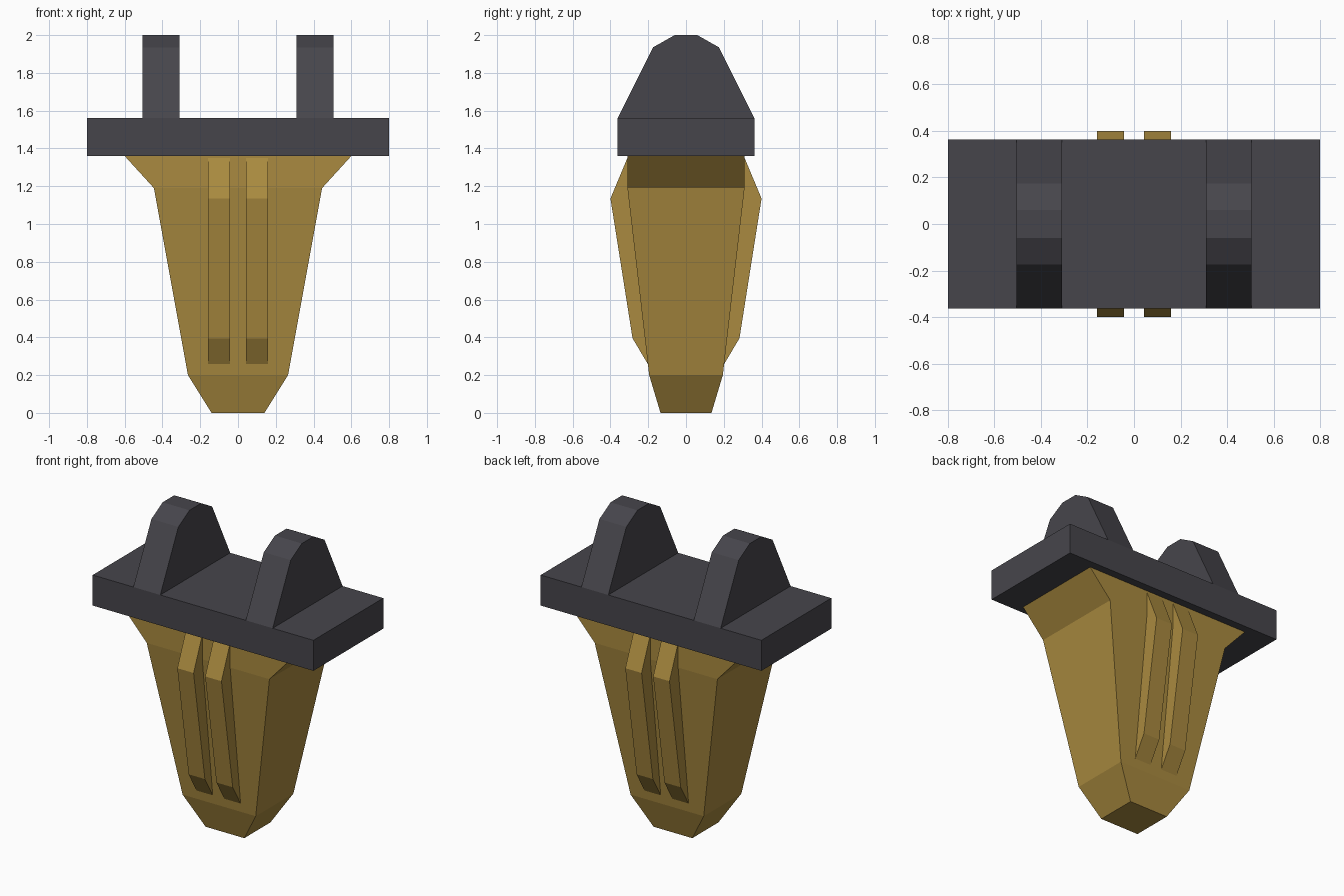
import bpy, bmesh

if "Cube" in bpy.data.objects:
    bpy.data.objects.remove(bpy.data.objects["Cube"])


def material(name, rgb):
    m = bpy.data.materials.new(name)
    m.diffuse_color = (*rgb, 1)
    m.use_nodes = True
    m.node_tree.nodes["Principled BSDF"].inputs["Base Color"].default_value = m.diffuse_color
    return m


dark = material("dark grey", (0.062, 0.060, 0.071))
gold = material("dull gold", (0.40, 0.255, 0.050))


def finish(name, bm, mat):
    bmesh.ops.recalc_face_normals(bm, faces=bm.faces)
    mesh = bpy.data.meshes.new(name)
    bm.to_mesh(mesh)
    bm.free()
    mesh.materials.append(mat)
    obj = bpy.data.objects.new(name, mesh)
    bpy.context.collection.objects.link(obj)
    return obj


def loft(name, rings, mat):
    """Join equal-length vertex rings and cap both ends."""
    bm = bmesh.new()
    loops = [[bm.verts.new(p) for p in ring] for ring in rings]
    for a, b in zip(loops, loops[1:]):
        n = len(a)
        for i in range(n):
            j = (i + 1) % n
            bm.faces.new((a[i], a[j], b[j], b[i]))
    bm.faces.new(loops[0])
    bm.faces.new(loops[-1])
    return finish(name, bm, mat)


def rect(hx, hy, z):
    return [(-hx, -hy, z), (hx, -hy, z), (hx, hy, z), (-hx, hy, z)]


def side_profile(name, profile, x0, x1, mat):
    """Extrude a (y, z) outline from x0 to x1."""
    return loft(name, [[(x, y, z) for y, z in profile] for x in (x0, x1)], mat)


# Tapered tooth body, flared below the plate
loft("tooth_body", [rect(0.14, 0.135, 0), rect(0.265, 0.195, 0.2),
                    rect(0.445, 0.31, 1.19), rect(0.60, 0.31, 1.36)], gold)

# Mounting plate
loft("mounting_plate", [rect(0.80, 0.362, 1.36), rect(0.80, 0.362, 1.56)], dark)

lug = [(-0.362, 1.56), (0.362, 1.56), (0.175, 1.935),
       (0.06, 2.0), (-0.06, 2.0), (-0.175, 1.935)]
rib = [(0.31, 1.35), (0.40, 1.135), (0.283, 0.395), (0.2, 0.255),
       (0.15, 0.255), (0.25, 1.35)]

for s, side in ((-1, "left"), (1, "right")):
    # Upright lugs on the plate
    side_profile(f"{side}_lug", lug, s * 0.31, s * 0.505, dark)
    # Raised ribs on front and back of the tooth
    for d, face in ((-1, "front"), (1, "back")):
        side_profile(f"{face}_{side}_rib", [(d * y, z) for y, z in rib],
                     s * 0.042, s * 0.16, gold)
